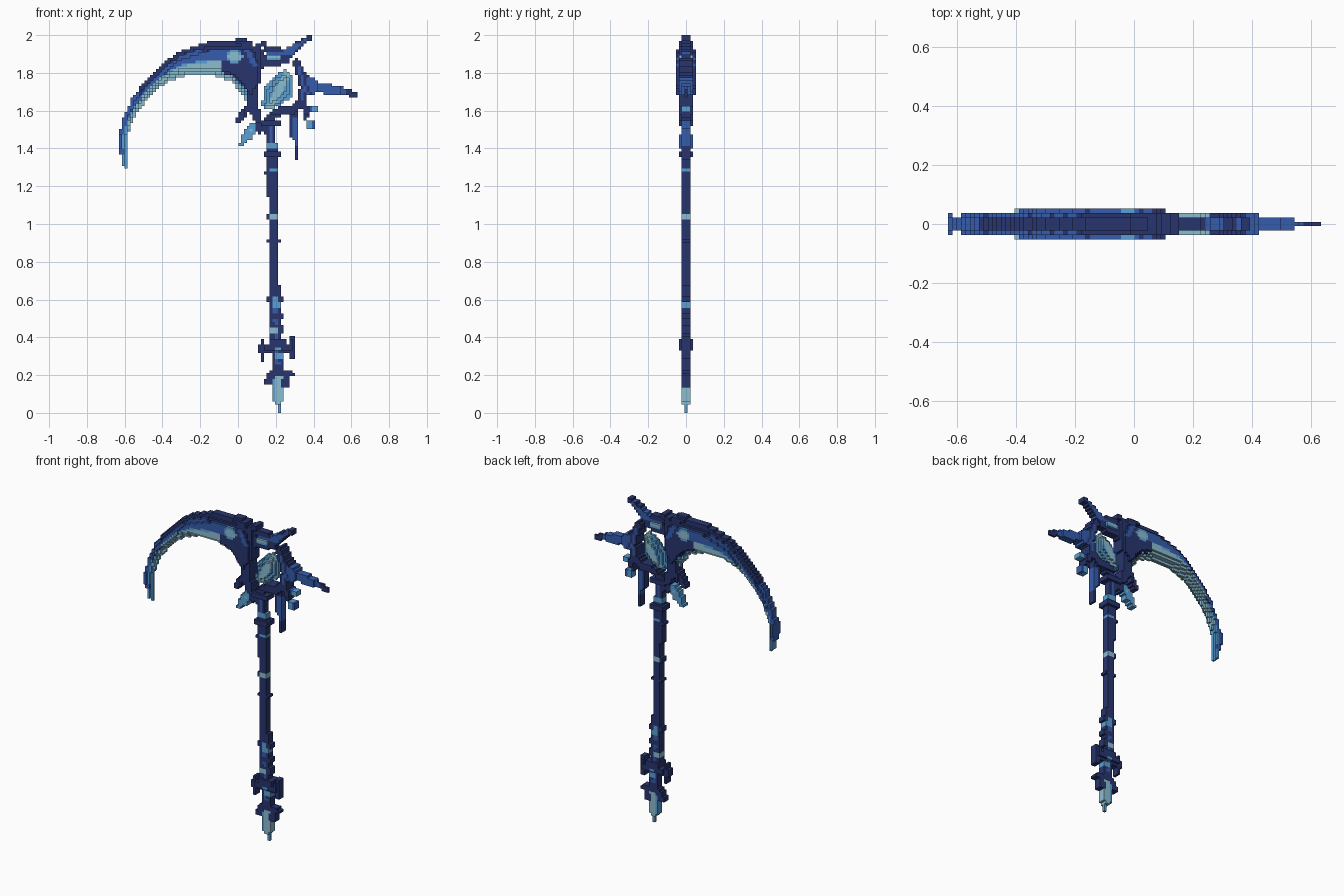
import bpy, bmesh, math
from mathutils import Vector

if "Cube" in bpy.data.objects:
    bpy.data.objects.remove(bpy.data.objects["Cube"])

V = 2 / 133          # voxel size
X0 = -0.63           # left edge of the voxel grid
NAVY, BLUE, SKY, PALE = range(4)
MATS = []
for name, col in (("navy", (0.021, 0.036, 0.155)), ("royal blue", (0.036, 0.108, 0.42)),
                  ("sky blue", (0.10, 0.35, 0.66)), ("pale ice", (0.26, 0.51, 0.63))):
    m = bpy.data.materials.new(name)
    m.diffuse_color = (*col, 1)
    m.use_nodes = True
    m.node_tree.nodes["Principled BSDF"].inputs["Base Color"].default_value = m.diffuse_color
    MATS.append(m)
taken = set()


def line_dist(x, z, pts):
    """Distance from a point to a polyline."""
    best, p = 9.0, Vector((x, z))
    for a, b in zip(pts, pts[1:]):
        a, b = Vector(a), Vector(b)
        d = b - a
        t = max(0, min(1, (p - a).dot(d) / d.length_squared))
        best = min(best, (a + d * t - p).length)
    return best


def poly(*pts):
    """Filled outline: signed depth inside the polygon."""
    loop = list(pts) + [pts[0]]
    def f(x, z):
        inside = False
        for (ax, az), (bx, bz) in zip(loop, loop[1:]):
            if (az > z) != (bz > z) and x < (bx - ax) * (z - az) / (bz - az) + ax:
                inside = not inside
        d = line_dist(x, z, loop)
        return d if inside else -d
    return f


def stroke(width, *pts):
    """Thick line: signed depth inside the stroke."""
    return lambda x, z: width / 2 - line_dist(x, z, pts)


def box(x0, x1, z0, z1):
    return lambda x, z: min(x - x0, x1 - x, z - z0, z1 - z)


def voxels(name, shapes, layers, color):
    """Fill shapes with voxels; layers(x,z,depth) = voxels each side of the middle."""
    layer_f = layers if callable(layers) else (lambda x, z, e: layers)
    color_f = color if callable(color) else (lambda x, z, e: color)
    cells = {}
    for i in range(84):
        for j in range(133):
            x, z = X0 + (i + .5) * V, (j + .5) * V
            e = max(s(x, z) for s in shapes)
            if e > 0:
                k = layer_f(x, z, e)
                for y in range(-k, k + 1):
                    if (i, y, j) not in taken:
                        cells[i, y, j] = color_f(x, z, e)
    taken.update(cells)
    bm = bmesh.new()
    verts = {}

    def vert(c):
        if c not in verts:
            verts[c] = bm.verts.new((X0 + c[0] * V, (c[1] - .5) * V, c[2] * V))
        return verts[c]

    for c, mat in cells.items():
        for ax in range(3):
            u, w = (ax + 1) % 3, (ax + 2) % 3
            for s in (0, 1):
                n = list(c)
                n[ax] += 2 * s - 1
                if tuple(n) in cells:
                    continue
                quad = []
                for du, dw in ((0, 0), (1, 0), (1, 1), (0, 1)):
                    q = list(c)
                    q[ax] += s
                    q[u] += du
                    q[w] += dw
                    quad.append(vert(tuple(q)))
                bm.faces.new(quad if s else quad[::-1]).material_index = mat
    me = bpy.data.meshes.new(name)
    bm.to_mesh(me)
    bm.free()
    for m in MATS:
        me.materials.append(m)
    ob = bpy.data.objects.new(name, me)
    bpy.context.collection.objects.link(ob)


# Head frame: left post, top horns, right bracket and lower cradle
def post_layers(x, z, e):
    if z > 1.965 or z < 1.54 or x < .03 and z < 1.7:
        return 1
    return 3 if 1.72 < z < 1.92 and x < .11 and e > .012 else 2


voxels("frame_left", [stroke(.06, (.05, 1.92), (.10, 1.82), (.08, 1.72), (.085, 1.60)),
                      stroke(.035, (.0, 1.975), (.06, 1.95), (.08, 1.90)),
                      stroke(.025, (.08, 1.93), (.14, 1.955)),
                      stroke(.035, (.08, 1.62), (.04, 1.60), (.0, 1.55)),
                      stroke(.04, (.09, 1.62), (.115, 1.50))], post_layers,
       lambda x, z, e: BLUE if e > .018 and 1.84 < z < 1.93 else NAVY)


def gem(x, z):
    return abs(x - .185) < .035 and abs(z - 1.88) < .02


voxels("frame_top", [stroke(.05, (.10, 1.83), (.16, 1.87), (.25, 1.87)),
                     stroke(.03, (.14, 1.92), (.22, 1.92)), stroke(.04, (.09, 1.91), (.14, 1.88))],
       lambda x, z, e: 2 if gem(x, z) or x < .12 else 1,
       lambda x, z, e: (PALE if z > 1.875 else SKY) if gem(x, z) else NAVY)
voxels("frame_right", [stroke(.045, (.31, 1.85), (.33, 1.80), (.35, 1.72), (.335, 1.64), (.28, 1.60),
                              (.22, 1.60), (.165, 1.555)),
                       stroke(.03, (.33, 1.66), (.37, 1.60), (.36, 1.57))],
       lambda x, z, e: 2 if z > 1.58 else 1,
       lambda x, z, e: BLUE if e > .015 and 1.66 < z < 1.84 else NAVY)

# Curved blade
outer = [(-.605, 1.30), (-.635, 1.43), (-.615, 1.54), (-.565, 1.66), (-.49, 1.76), (-.415, 1.835),
         (-.32, 1.91), (-.15, 1.965), (.04, 1.965)]
inner = [(.06, 1.62), (.035, 1.67), (-.035, 1.755), (-.125, 1.785), (-.28, 1.785), (-.38, 1.75),
         (-.46, 1.685), (-.535, 1.59), (-.575, 1.50), (-.59, 1.42), (-.59, 1.30)]


def blade_layers(x, z, e):
    top = 3 if x > -.43 else 2 if x > -.59 else 1
    o, i = line_dist(x, z, outer), line_dist(x, z, inner)
    return min(top, 1 + int(o / .02), int(i / .012))


def blade_color(x, z, e):
    o, i = line_dist(x, z, outer), line_dist(x, z, inner)
    if z < 1.5:
        return BLUE if o < .02 and z > 1.37 else SKY
    spot = math.hypot(x + .02, (z - 1.885) * 1.3)
    if spot < .045:
        return PALE if spot < .035 else SKY
    if x > -.09 and i > .03 and z < 1.92:
        return NAVY if z < 1.86 or x > .02 else BLUE
    if i < .42 * (o + i):
        return PALE if x < -.01 or i < .015 else SKY
    if o < .045 and x > -.52:
        return NAVY if o < .024 or x > -.2 else BLUE
    return SKY if i < .47 * (o + i) else BLUE


voxels("blade", [poly(*outer, (.075, 1.90), (.08, 1.70), *inner)], blade_layers, blade_color)
voxels("blade_barb", [box(-.635, -.615, 1.40, 1.47)], 2, BLUE)

# Floating crystal in the frame
voxels("crystal", [poly((.125, 1.62), (.135, 1.71), (.19, 1.78), (.25, 1.815), (.29, 1.78),
                        (.285, 1.68), (.23, 1.63), (.17, 1.60))],
       lambda x, z, e: min(2, int(e / .017)),
       lambda x, z, e: PALE if abs((x - .21) - .5 * (z - 1.70)) < .022 else SKY)

# Spikes on the head
voxels("upper_spike", [poly((.15, 1.84), (.20, 1.83), (.26, 1.86), (.31, 1.91), (.40, 1.99),
                            (.39, 2.01), (.31, 1.965), (.25, 1.93), (.15, 1.91))], 1,
       lambda x, z, e: NAVY if x > .36 or e < .011 and (x > .3 or z < 1.9) else BLUE)
voxels("side_spike", [poly((.33, 1.81), (.38, 1.785), (.43, 1.75), (.55, 1.725), (.64, 1.69), (.64, 1.67),
                           (.52, 1.685), (.42, 1.695), (.34, 1.67))],
       lambda x, z, e: 2 if x < .42 else 1 if x < .55 else 0,
       lambda x, z, e: NAVY if e < .011 and x < .40 or x > .58 else BLUE)

# Hanging shards and loose fragments
voxels("left_shard", [poly((.005, 1.41), (.02, 1.47), (.06, 1.53), (.11, 1.545), (.105, 1.49), (.06, 1.44))],
       1, lambda x, z, e: SKY if e < .024 else PALE)
voxels("right_shard", [poly((.27, 1.60), (.32, 1.60), (.32, 1.35), (.305, 1.34), (.30, 1.43), (.28, 1.46))],
       1, lambda x, z, e: BLUE if x > .288 and 1.41 < z < 1.57 else NAVY)
voxels("fragments", [box(.375, .425, 1.59, 1.63), box(.365, .41, 1.505, 1.55)], 1,
       lambda x, z, e: SKY if (x > .39) == (z > 1.56) else BLUE)


# Shaft, leaning slightly, with collars and pale wrappings
def axis(z):
    return .215 - .028 * z


collars = [(1.53, .055, .03), (1.37, .046, .03), (1.27, .036, .02), (1.21, .036, .02), (1.04, .03, .035),
           (.905, .034, .02), (.60, .04, .03), (.51, .036, .018), (.44, .034, .045)]


def collar_color(x, z, e):
    d = x - axis(z)
    if abs(z - 1.04) < .016 and abs(d) < .02 or abs(z - .44) < .016 and d < .01:
        return PALE
    return SKY if abs(z - .6) < .012 and abs(d) < .02 else NAVY


voxels("collars", [box(axis(z) - r, axis(z) + r, z - h / 2, z + h / 2) for z, r, h in collars],
       lambda x, z, e: 2 if z > 1.3 else 1, collar_color)


def shaft_color(x, z, e):
    d = x - axis(z)
    if abs(z - 1.41) < .012 or d > -.01 and any(abs(z - b) < .01 for b in (1.28, .57, .30)):
        return SKY
    return BLUE if abs(d) < .012 and (1.42 < z < 1.52 or .25 < z < .6) else NAVY


voxels("shaft", [lambda x, z: min(.0235 + .006 * (z < .6 or z > 1.2) - abs(x - axis(z)), z - .2, 1.56 - z)],
       1, shaft_color)

# Lower guard with upright ends
voxels("guard", [box(.105, .30, .322, .362), box(.115, .142, .275, .395), box(.268, .30, .28, .41),
                 box(.165, .25, .31, .385)],
       lambda x, z, e: 2 if .13 < x < .28 and .325 < z < .385 else 1,
       lambda x, z, e: SKY if abs(x - .208) < .015 and z < .34 else NAVY)

# Pommel claws and spike
voxels("pommel_claws", [stroke(.04, (.20, .225), (.175, .195), (.16, .165)),
                        stroke(.036, (.215, .23), (.255, .21), (.25, .15)),
                        stroke(.03, (.245, .205), (.285, .205))], 1, NAVY)
voxels("pommel_spike", [poly((.175, .16), (.195, .25), (.235, .25), (.245, .12), (.235, .055), (.224, .05),
                             (.224, -.01), (.206, -.01), (.206, .05), (.19, .055), (.185, .12))],
       lambda x, z, e: 1 if z > .05 else 0,
       lambda x, z, e: SKY if x < .20 or z < .05 else PALE)
